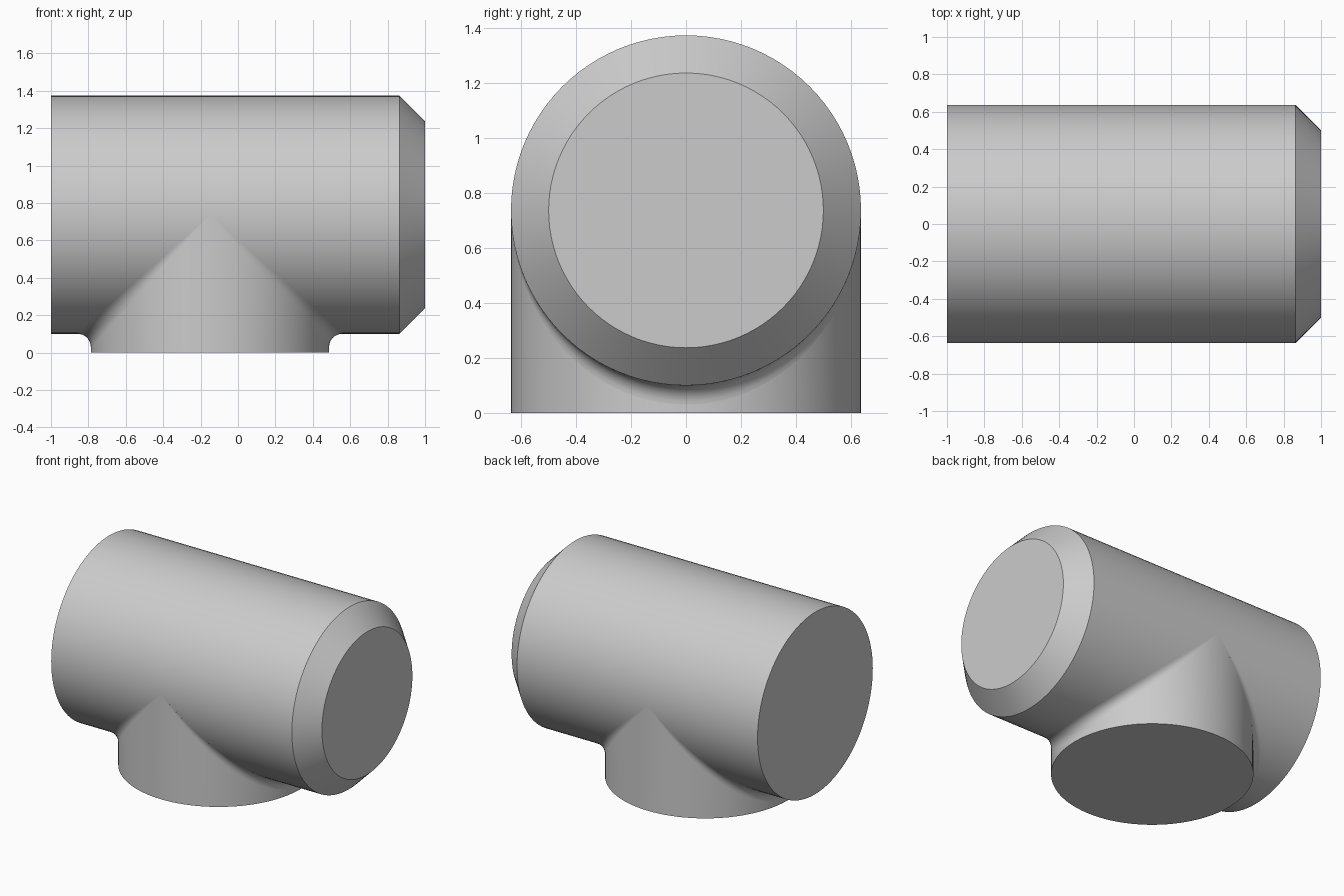
import bpy
import math

cube = bpy.data.objects.get("Cube")
if cube:
    bpy.data.objects.remove(cube, do_unlink=True)

R = 0.637            # radius of both pipes
AXIS_Z = 0.737       # height of the main pipe axis
BRANCH_X = -0.15     # position of the branch axis
FILLET = 0.07        # radius of the blend between the pipes
SIDES = 96

grey = bpy.data.materials.new("plain_grey")
grey.use_nodes = True
colour = (0.6, 0.6, 0.6, 1)
grey.diffuse_color = colour
grey.node_tree.nodes["Principled BSDF"].inputs["Base Color"].default_value = colour


def loft(name, rings, closed_path=False, caps=True):
    """Join equal-length closed rings of points into a skin."""
    n = len(rings[0])
    verts = [p for ring in rings for p in ring]
    faces = []
    for i in range(len(rings) - 1):
        for j in range(n):
            k = (j + 1) % n
            faces.append((i * n + j, i * n + k, (i + 1) * n + k, (i + 1) * n + j))
    if caps:
        faces.append(tuple(reversed(range(n))))
        faces.append(tuple(range(len(verts) - n, len(verts))))
    mesh = bpy.data.meshes.new(name)
    mesh.from_pydata(verts, [], faces)
    mesh.materials.append(grey)
    obj = bpy.data.objects.new(name, mesh)
    bpy.context.collection.objects.link(obj)
    bpy.ops.object.select_all(action="DESELECT")
    obj.select_set(True)
    bpy.context.view_layer.objects.active = obj
    # make every skin face outwards
    bpy.ops.object.mode_set(mode="EDIT")
    bpy.ops.mesh.select_all(action="SELECT")
    bpy.ops.mesh.normals_make_consistent(inside=False)
    bpy.ops.object.mode_set(mode="OBJECT")
    bpy.ops.object.shade_smooth_by_angle(angle=math.radians(30))
    return obj


angles = [2 * math.pi * i / SIDES for i in range(SIDES)]

# Main pipe along x, with a chamfer at its right-hand end
profile = [(-1, R), (0.863, R), (1, 0.5)]
loft("main_pipe", [[(x, r * math.sin(a), AXIS_Z - r * math.cos(a)) for a in angles]
                   for x, r in profile])


# Branch pipe, its upper rim shaped to the main pipe
def branch_ring(height):
    return [(BRANCH_X + R * math.cos(a), R * math.sin(a), height(a)) for a in angles]


loft("branch_pipe", [branch_ring(lambda a: 0),
                     branch_ring(lambda a: AXIS_Z - R * abs(math.cos(a)))], caps=False)
loft("branch_end", [branch_ring(lambda a: 0), branch_ring(lambda a: 0.004)])


# Rolling-ball blend where the pipes meet, fading out at the sides
def fillet_section(t, side, steps=8):
    c, s = math.cos(t), math.sin(t)
    centre = (c * (R + FILLET), s * (R + FILLET), AXIS_Z - c * (R + FILLET))
    inner = R - 0.03
    points = [(BRANCH_X + side * inner * c, inner * s, AXIS_Z - inner * c)]
    for i in range(steps + 1):
        f = i / steps * math.pi / 2
        u, w = math.cos(f), math.sin(f)
        d = (-c * u, -s * (u + w), c * w)
        size = math.sqrt(sum(v * v for v in d))
        x, y, z = (o + FILLET * v / size for o, v in zip(centre, d))
        points.append((BRANCH_X + side * x, y, z))
    return points


for label, side in (("right", 1), ("left", -1)):
    spread = [math.radians(-87 + 3 * i) for i in range(59)]
    loft(label + "_fillet", [fillet_section(t, side) for t in spread])
